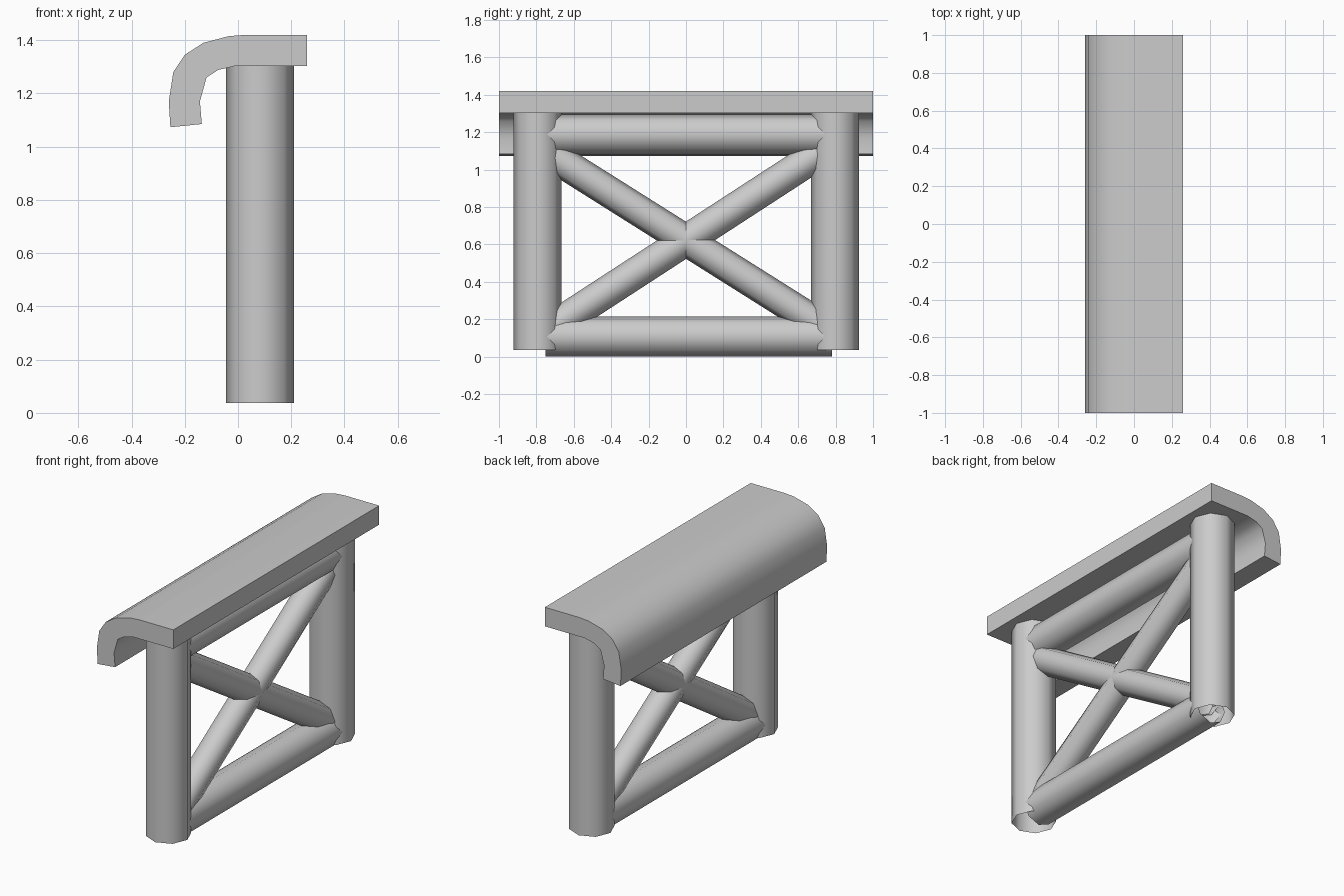
import bpy
import bmesh
import math
from mathutils import Vector, Matrix

cube = bpy.data.objects.get("Cube")
if cube:
    bpy.data.objects.remove(cube, do_unlink=True)

grey = bpy.data.materials.new("plain_grey")
grey.use_nodes = True
colour = (0.6, 0.6, 0.6, 1)
grey.diffuse_color = colour
grey.node_tree.nodes["Principled BSDF"].inputs["Base Color"].default_value = colour

FRAME_X = 0.083
SIDES = 8


def finish(bm, name, smooth_angle):
    mesh = bpy.data.meshes.new(name)
    bm.to_mesh(mesh)
    bm.free()
    mesh.materials.append(grey)
    obj = bpy.data.objects.new(name, mesh)
    bpy.context.collection.objects.link(obj)
    bpy.ops.object.select_all(action="DESELECT")
    obj.select_set(True)
    bpy.context.view_layer.objects.active = obj
    bpy.ops.object.shade_smooth_by_angle(angle=math.radians(smooth_angle))
    return obj


def tube(name, start, end, radius):
    """Open eight-sided tube between two (y, z) points in the frame plane."""
    a, b = (Vector((FRAME_X, y, z)) for y, z in (start, end))
    axis = (b - a).normalized()
    side = Vector((1, 0, 0))
    other = axis.cross(side)
    bm = bmesh.new()
    rings = []
    for centre in (a, b):
        ring = []
        for i in range(SIDES):
            t = math.tau * i / SIDES
            offset = side * math.cos(t) + other * math.sin(t)
            ring.append(bm.verts.new(centre + offset * radius))
        rings.append(ring)
    for i in range(SIDES):
        j = (i + 1) % SIDES
        bm.faces.new((rings[0][i], rings[0][j], rings[1][j], rings[1][i]))
    return finish(bm, name, 60)


# Upright posts
for name, y in (("front_post", -0.793), ("back_post", 0.797)):
    tube(name, (y, 0.037), (y, 1.303), 0.128)

# Horizontal rails
for name, z in (("bottom_rail", 0.107), ("top_rail", 1.188)):
    tube(name, (-0.75, z), (0.78, z), 0.107)

# Crossed braces
tube("rising_brace", (-0.75, 0.135), (0.75, 1.11), 0.084)
tube("falling_brace", (-0.75, 1.095), (0.75, 0.15), 0.084)

# Curled cover: cross-section in x and z, swept along y
outer = [(0.26, 1.42), (0.03, 1.42), (-0.035, 1.415), (-0.13, 1.39),
         (-0.2, 1.345), (-0.243, 1.28), (-0.26, 1.17), (-0.254, 1.073)]
inner = [(-0.136, 1.085), (-0.143, 1.17), (-0.118, 1.26),
         (-0.075, 1.288), (-0.01, 1.303), (0.26, 1.303)]
bm = bmesh.new()
section = bm.faces.new([bm.verts.new((x, -1, z)) for x, z in outer + inner])
swept = bmesh.ops.extrude_face_region(bm, geom=[section], use_keep_orig=True)
verts = [v for v in swept["geom"] if isinstance(v, bmesh.types.BMVert)]
bmesh.ops.translate(bm, verts=verts, vec=(0, 2, 0))
bmesh.ops.recalc_face_normals(bm, faces=bm.faces)
finish(bm, "curled_cover", 50)
